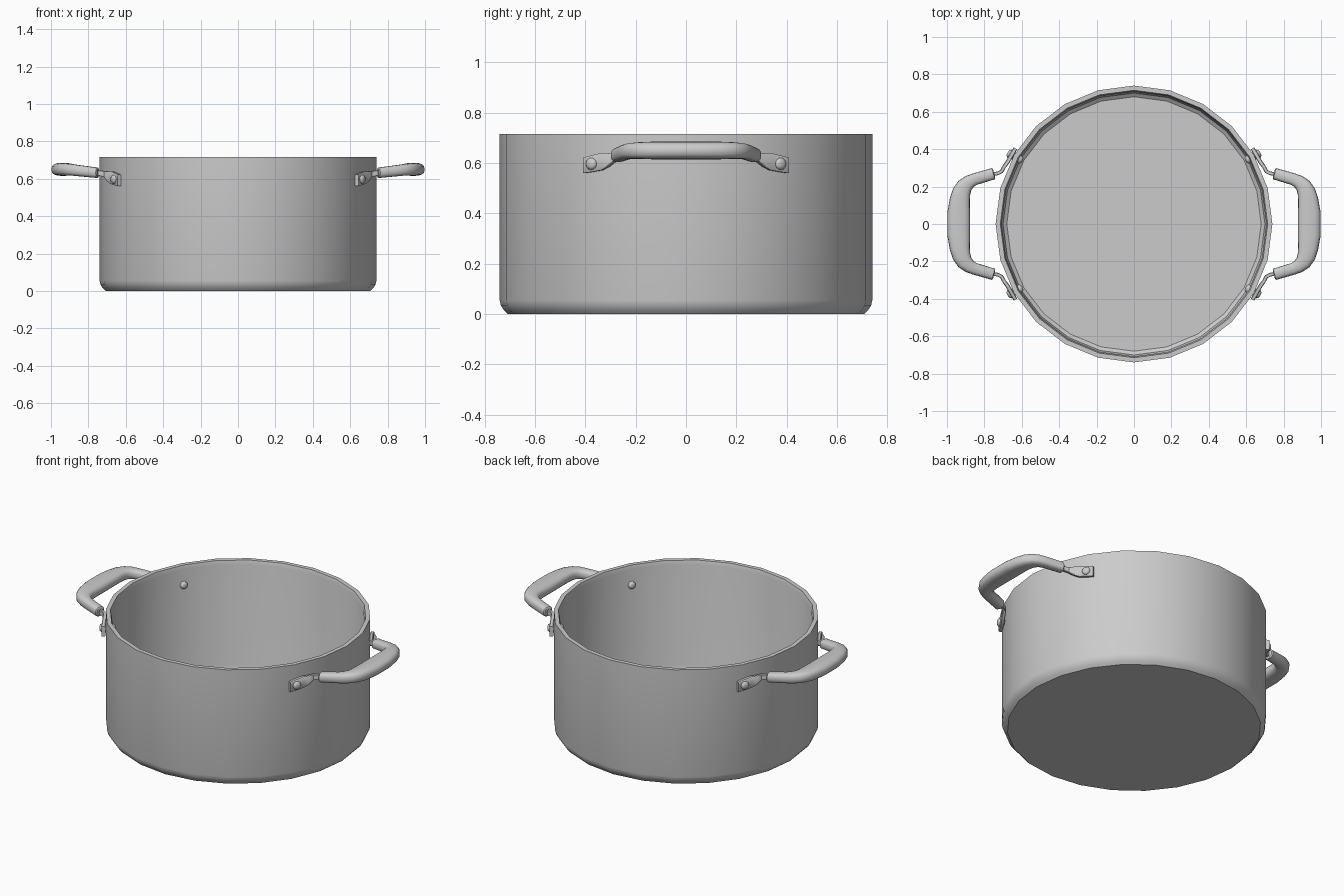
import bpy, bmesh, math
from mathutils import Vector, Matrix

if "Cube" in bpy.data.objects:
    bpy.data.objects.remove(bpy.data.objects["Cube"])


def finish(name, bm, mirror=(False, False, False), angle=35):
    bmesh.ops.remove_doubles(bm, verts=bm.verts, dist=1e-5)
    bmesh.ops.recalc_face_normals(bm, faces=bm.faces)
    mesh = bpy.data.meshes.new(name)
    bm.to_mesh(mesh)
    bm.free()
    ob = bpy.data.objects.new(name, mesh)
    bpy.context.collection.objects.link(ob)
    if any(mirror):
        mod = ob.modifiers.new("Mirror", 'MIRROR')
        mod.use_axis = mirror
        mod.use_mirror_merge = False
    bpy.ops.object.select_all(action='DESELECT')
    ob.select_set(True)
    bpy.context.view_layer.objects.active = ob
    bpy.ops.object.shade_smooth_by_angle(angle=math.radians(angle))
    return ob


def skin(bm, rings):
    for a, b in zip(rings, rings[1:]):
        n = len(a)
        for i in range(n):
            bm.faces.new((a[i], a[(i + 1) % n], b[(i + 1) % n], b[i]))
    bm.faces.new(rings[0])
    bm.faces.new(rings[-1])


def lathe(profile, sides, matrix=Matrix()):
    bm = bmesh.new()
    rings = []
    for r, z in profile:
        rings.append([bm.verts.new(matrix @ Vector((r * math.cos(t), r * math.sin(t), z)))
                      for t in (2 * math.pi * i / sides for i in range(sides))])
    skin(bm, rings)
    return bm


def loft(path, section):
    # path rows: x, y, z, width across the path, height
    bm = bmesh.new()
    rings = []
    for i, (x, y, z, w, h) in enumerate(path):
        a, b = path[max(i - 1, 0)], path[min(i + 1, len(path) - 1)]
        side = Vector((b[1] - a[1], a[0] - b[0], 0)).normalized()
        rings.append([bm.verts.new(Vector((x, y, z + v * h / 2)) + side * u * w / 2)
                      for u, v in section])
    skin(bm, rings)
    return bm


# Pot body: outer wall, rim and inside in one profile
pot = [(0.35, 0), (0.708, 0), (0.722, 0.014), (0.735, 0.033), (0.74, 0.055), (0.74, 0.715),
       (0.715, 0.715), (0.708, 0.69), (0.708, 0.075), (0.70, 0.05), (0.68, 0.035), (0.35, 0.035)]
finish("pot_body", lathe(pot, 24))

# Side grips: rounded section, thin at the ends and broad in the middle
half = [(0.748, 0.27, 0.632, 0.050, 0.046), (0.752, 0.269, 0.632, 0.062, 0.056),
        (0.85, 0.240, 0.643, 0.064, 0.060), (0.88, 0.226, 0.647, 0.072, 0.062),
        (0.905, 0.204, 0.649, 0.086, 0.065), (0.922, 0.172, 0.650, 0.098, 0.068),
        (0.931, 0.13, 0.650, 0.108, 0.070), (0.937, 0.06, 0.650, 0.122, 0.070)]
grip_path = half + [(x, -y, z, w, h) for x, y, z, w, h in reversed(half)]


def soft(c):
    return math.copysign(abs(c) ** 0.75, c)


oval = [(soft(math.cos(t)), soft(math.sin(t)))
        for t in (2 * math.pi * i / 16 for i in range(16))]
finish("side_grips", loft(grip_path, oval), (True, False, False), 40)

# Brackets: flat straps from the grip ends onto the wall
strap_path = [(0.79, 0.260, 0.634, 0.02, 0.030), (0.728, 0.271, 0.628, 0.02, 0.030),
              (0.708, 0.281, 0.624, 0.02, 0.034), (0.695, 0.305, 0.613, 0.02, 0.052),
              (0.675, 0.333, 0.606, 0.022, 0.068), (0.654, 0.370, 0.598, 0.022, 0.066),
              (0.634, 0.404, 0.591, 0.022, 0.062)]
box = [(-1, -0.85), (-0.7, -1), (0.7, -1), (1, -0.85),
       (1, 0.85), (0.7, 1), (-0.7, 1), (-1, 0.85)]
finish("handle_brackets", loft(strap_path, box), (True, True, False))

# Rivets: run through the wall with a domed head on each side
a = math.atan2(0.370, 0.654)
place = (Matrix.Translation((0.75 * math.cos(a), 0.75 * math.sin(a), 0.597))
         @ Matrix.Rotation(a, 4, 'Z') @ Matrix.Rotation(math.pi / 2, 4, 'Y'))
rivet = [(0.008, -0.064), (0.017, -0.061), (0.022, -0.054), (0.022, 0.0),
         (0.024, 0.016), (0.018, 0.023), (0.008, 0.026)]
finish("rivets", lathe(rivet, 14, place), (True, True, False), 50)
